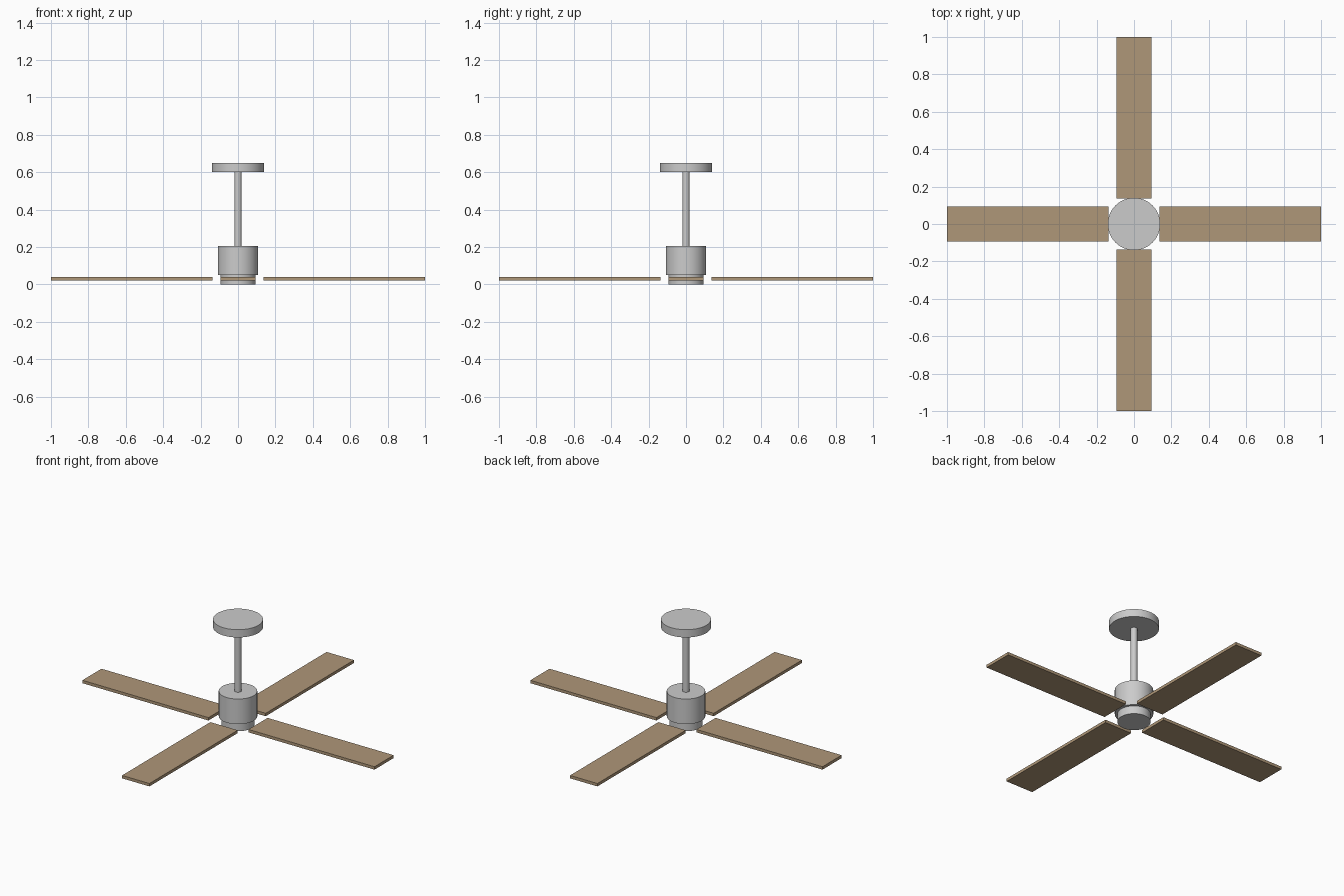
import bpy
import math

cube = bpy.data.objects.get("Cube")
if cube:
    bpy.data.objects.remove(cube, do_unlink=True)


def material(name, rgb):
    m = bpy.data.materials.new(name)
    m.use_nodes = True
    m.diffuse_color = (*rgb, 1)
    m.node_tree.nodes["Principled BSDF"].inputs["Base Color"].default_value = (*rgb, 1)
    return m


metal = material("brushed_metal", (0.6, 0.6, 0.6))
wood = material("light_wood", (0.43, 0.31, 0.19))


def cylinder(name, radius, bottom, top, sides=64):
    bpy.ops.mesh.primitive_cylinder_add(
        vertices=sides, radius=radius, depth=top - bottom,
        location=(0, 0, (bottom + top) / 2))
    ob = bpy.context.object
    ob.name = name
    ob.data.materials.append(metal)
    bpy.ops.object.shade_smooth_by_angle(angle=math.radians(30))


# Central stack, from ceiling down
cylinder("ceiling_canopy", 0.14, 0.602, 0.65)
cylinder("down_rod", 0.019, 0.2, 0.61, 32)
cylinder("motor_housing", 0.108, 0.05, 0.206)
cylinder("lower_hub", 0.093, 0, 0.055)

# Four flat blades around the hub
INNER, OUTER = 0.137, 1.0
for i, side in enumerate(("left", "back", "right", "front")):
    angle = i * math.pi / 2
    mid = (INNER + OUTER) / 2
    bpy.ops.mesh.primitive_cube_add(
        size=1, rotation=(0, 0, angle),
        location=(mid * math.cos(angle), mid * math.sin(angle), 0.031))
    blade = bpy.context.object
    blade.name = side + "_blade"
    blade.scale = (OUTER - INNER, 0.187, 0.018)
    bpy.ops.object.transform_apply(location=False, rotation=False, scale=True)
    blade.data.materials.append(wood)
